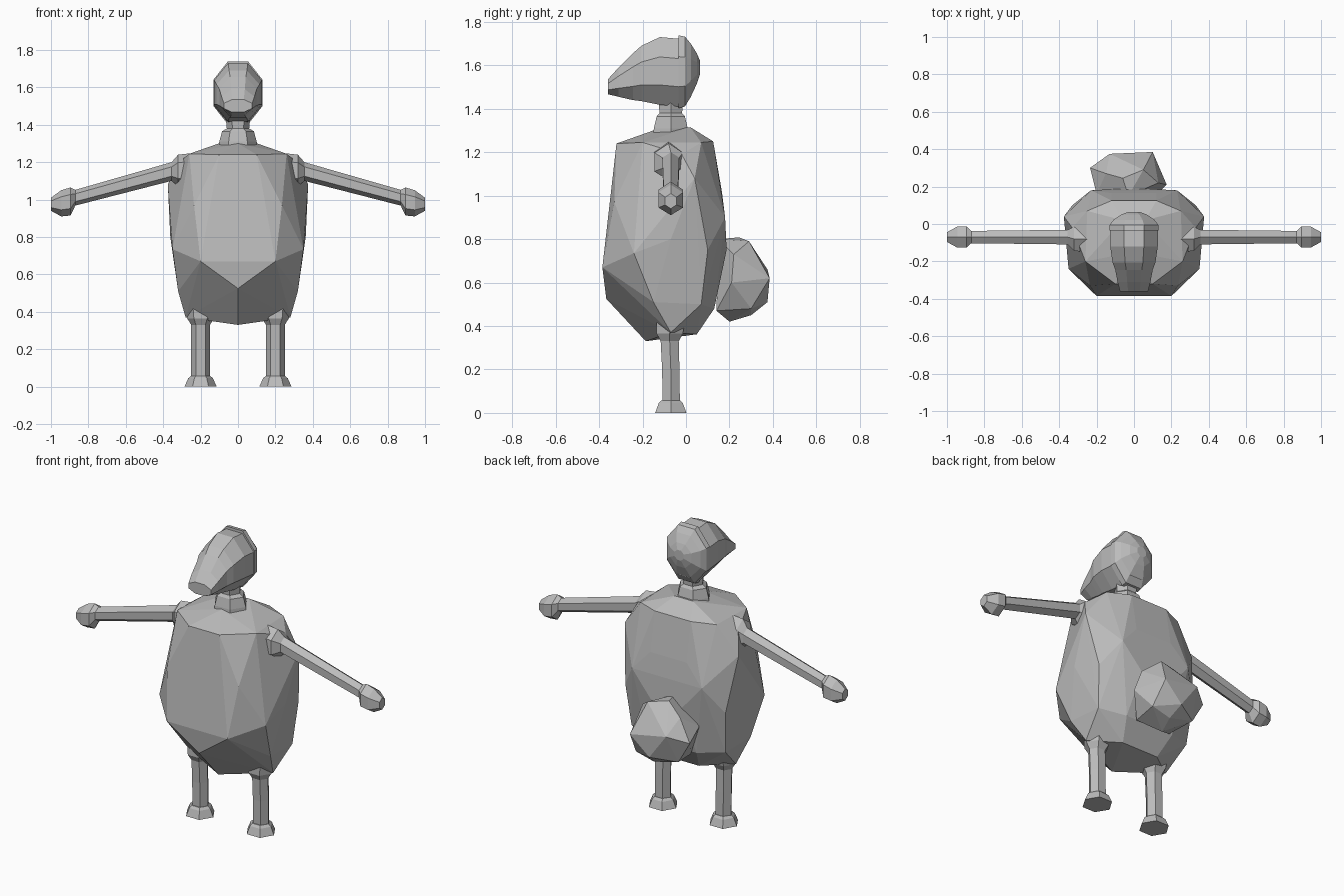
import bpy, bmesh, math
from mathutils import Vector

grey = bpy.data.materials.new("plain grey")
grey.diffuse_color = (0.5, 0.5, 0.5, 1)


def finish(bm, name):
    bmesh.ops.recalc_face_normals(bm, faces=bm.faces)
    mesh = bpy.data.meshes.new(name)
    bm.to_mesh(mesh)
    bm.free()
    mesh.materials.append(grey)
    obj = bpy.data.objects.new(name, mesh)
    bpy.context.collection.objects.link(obj)
    return obj


def hull(name, points, mirror=False):
    """Faceted solid wrapped around a few corner points."""
    bm = bmesh.new()
    for x, y, z in points:
        bm.verts.new((x, y, z))
        if mirror and x > 0:
            bm.verts.new((-x, y, z))
    res = bmesh.ops.convex_hull(bm, input=bm.verts)
    loose = [v for v in bm.verts if not v.link_faces]
    bmesh.ops.delete(bm, geom=loose, context='VERTS')
    return finish(bm, name)


def loft(name, rings, u, v, sides=6, turn=0.0):
    """Skin rings of (centre, radius along u, radius along v)."""
    bm = bmesh.new()
    u, v = Vector(u), Vector(v)
    loops = []
    for c, ru, rv in rings:
        loop = []
        for i in range(sides):
            a = 2 * math.pi * i / sides + turn
            loop.append(bm.verts.new(Vector(c) + u * ru * math.cos(a) + v * rv * math.sin(a)))
        loops.append(loop)
    for a, b in zip(loops, loops[1:]):
        for i in range(sides):
            j = (i + 1) % sides
            bm.faces.new((a[i], a[j], b[j], b[i]))
    bm.faces.new(loops[0])
    bm.faces.new(loops[-1])
    return finish(bm, name)


X, Y, Z = (1, 0, 0), (0, 1, 0), (0, 0, 1)

# Egg-shaped faceted body
hull("body", [
    (0, -.15, 1.3), (.06, .02, 1.315),
    (.1, -.32, 1.24), (.26, -.2, 1.245), (.25, .07, 1.245), (.12, .125, 1.25),
    (.33, -.02, 1.19), (.375, .04, 1.08), (.235, -.33, .97), (0, -.36, .87),
    (.35, -.24, .735), (.362, -.07, .8), (.2, -.385, .67), (0, -.367, .525),
    (.12, .165, 1.02), (.23, .18, .9), (.1, .187, .75), (.33, .1, .75),
    (.32, -.15, .51), (.31, .07, .5), (.28, -.07, .37),
    (.16, .13, .48), (.12, .05, .362), (0, -.185, .33)], mirror=True)

# Bushy tail, leaning slightly to one side
hull("tail", [
    (-.03, .15, .8), (-.06, .245, .808), (.05, .29, .79), (-.15, .27, .74),
    (-.235, .3, .62), (-.2, .16, .66), (-.13, .375, .66), (.1, .385, .62),
    (.175, .21, .6), (.13, .22, .73), (-.02, .375, .51), (-.16, .3, .49),
    (.12, .3, .48), (0, .3, .45), (-.03, .2, .42), (-.13, .14, .47), (.1, .14, .47)])

# Two-step neck
loft("neck", [
    ((0, -.07, 1.26), .105, .095), ((0, -.07, 1.31), .1, .09),
    ((0, -.07, 1.365), .085, .075), ((0, -.07, 1.38), .06, .06),
    ((0, -.07, 1.44), .065, .065)], X, Y)


def head_rings(rows):
    return [((0, y, (lo + hi) / 2), w / math.cos(math.pi / 8),
             (hi - lo) / 2 / math.cos(math.pi / 8)) for y, lo, hi, w in rows]


# Head tapering into a blunt snout: y, bottom, top, half width
loft("head", head_rings([
    (-.36, 1.467, 1.535, .075), (-.31, 1.455, 1.59, .088),
    (-.245, 1.44, 1.655, .1), (-.205, 1.435, 1.69, .115),
    (-.12, 1.418, 1.73, .127), (-.03, 1.41, 1.722, .128),
    (.02, 1.45, 1.69, .1)]), X, Z, 8, math.pi / 8)

# Raised shell over the back of the head
loft("head_back", head_rings([
    (-.035, 1.403, 1.738, .132), (-.005, 1.41, 1.732, .13),
    (.022, 1.455, 1.7, .11), (.05, 1.515, 1.655, .07),
    (.065, 1.56, 1.62, .03)]), X, Z, 8, math.pi / 8)

for s, side in ((-1, "left"), (1, "right")):
    # Arm with flared shoulder and knobbly hand
    loft("arm_" + side, [
        ((s * .25, -.08, 1.16), .088, .078), ((s * .32, -.08, 1.155), .085, .075),
        ((s * .355, -.07, 1.15), .05, .045), ((s * .87, -.07, 1.01), .042, .038),
        ((s * .895, -.07, .99), .075, .065), ((s * .945, -.07, .98), .07, .065),
        ((s * 1.0, -.07, .975), .035, .03)], Z, Y)

    # Leg with flared hip
    x = s * .2
    loft("leg_" + side, [
        ((x, -.07, .42), .08, .075), ((x, -.075, .365), .072, .07),
        ((x, -.075, .33), .05, .048), ((x, -.07, .2), .05, .046),
        ((x, -.068, .04), .05, .046)], X, Y)

    # Foot
    loft("foot_" + side, [
        ((x, -.07, 0), .086, .083), ((x, -.07, .045), .066, .064),
        ((x, -.07, .058), .05, .05)], X, Y)
